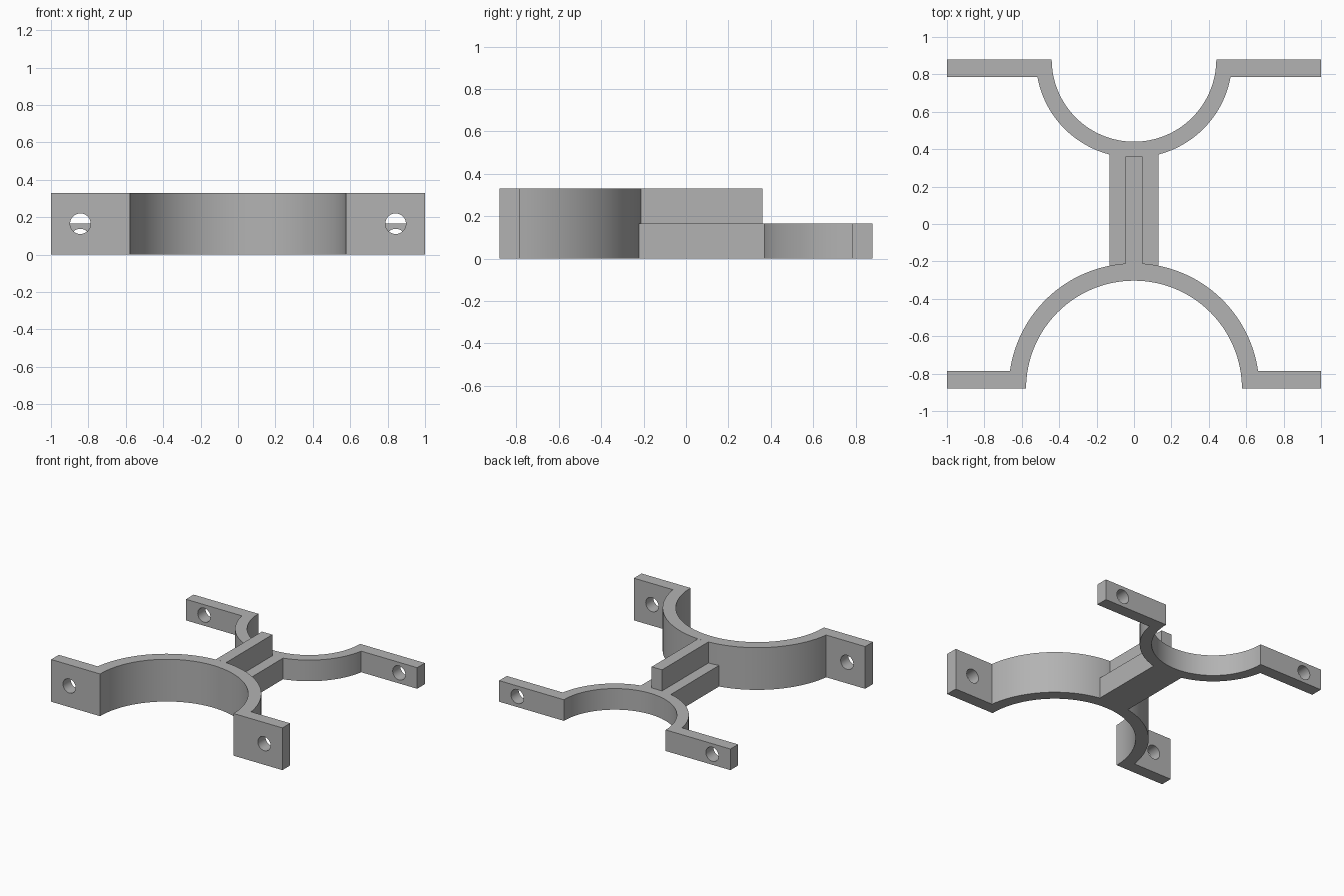
import bpy, bmesh
from math import sin, cos, asin, pi, radians

cube = bpy.data.objects.get("Cube")
if cube:
    bpy.data.objects.remove(cube, do_unlink=True)

grey = bpy.data.materials.new("plain grey")
grey.use_nodes = True
colour = (0.45, 0.45, 0.45, 1)
grey.diffuse_color = colour
grey.node_tree.nodes["Principled BSDF"].inputs["Base Color"].default_value = colour

HALF_DEPTH = 0.88
FLANGE = 0.095
HOLE_X, HOLE_R = 0.843, 0.055
FRONT_H, BACK_H = 0.33, 0.165
FRONT_IN, FRONT_OUT = 0.577, 0.67
BACK_IN, BACK_OUT = 0.44, 0.525


def arc(radius, limit, side, steps):
    """Points from x = -limit to +limit on a clamp circle; side -1 front, +1 back."""
    points = []
    for i in range(steps + 1):
        a = limit * (2 * i / steps - 1)
        points.append((radius * sin(a), side * (HALF_DEPTH - radius * cos(a))))
    return points


def extrude(name, outline, z0, z1):
    """Prism from an outline in plan."""
    bm = bmesh.new()
    base = bm.faces.new([bm.verts.new((x, y, z0)) for x, y in outline])
    top = bmesh.ops.extrude_face_region(bm, geom=[base])["geom"]
    bmesh.ops.translate(bm, vec=(0, 0, z1 - z0),
                        verts=[v for v in top if isinstance(v, bmesh.types.BMVert)])
    bmesh.ops.recalc_face_normals(bm, faces=bm.faces)
    mesh = bpy.data.meshes.new(name)
    bm.to_mesh(mesh)
    bm.free()
    mesh.materials.append(grey)
    obj = bpy.data.objects.new(name, mesh)
    bpy.context.collection.objects.link(obj)
    return obj


def activate(obj):
    bpy.ops.object.select_all(action='DESELECT')
    obj.select_set(True)
    bpy.context.view_layer.objects.active = obj


def clamp(name, side, inner, outer, height):
    """Half-round strap with a drilled flange at each end."""
    edge = side * HALF_DEPTH
    inside = side * (HALF_DEPTH - FLANGE)
    outline = [(-1, edge)] + arc(inner, pi / 2, side, 64) + [(1, edge), (1, inside)]
    outline += arc(outer, pi / 2 - asin(FLANGE / outer), side, 64)[::-1]
    outline.append((-1, inside))
    obj = extrude(name, outline, 0, height)
    # Bolt holes
    for x in (-HOLE_X, HOLE_X):
        bpy.ops.mesh.primitive_cylinder_add(
            vertices=48, radius=HOLE_R, depth=0.4,
            location=(x, edge, height / 2), rotation=(radians(90), 0, 0))
        cutter = bpy.context.object
        cutter.name = "bolt_hole_cutter"
        cutter.hide_render = True
        cutter.data.materials.append(grey)
        cut = obj.modifiers.new("bolt hole", 'BOOLEAN')
        cut.object = cutter
        cut.solver = 'EXACT'
        activate(obj)
        bpy.ops.object.modifier_apply(modifier=cut.name)
        bpy.data.objects.remove(cutter, do_unlink=True)
    activate(obj)
    bpy.ops.object.shade_smooth_by_angle(angle=radians(30))


clamp("front_clamp", -1, FRONT_IN, FRONT_OUT, FRONT_H)
clamp("back_clamp", 1, BACK_IN, BACK_OUT, BACK_H)

# Wide lower bar, its ends fitted to both clamps
W = 0.13
extrude("connecting_bar",
        arc(FRONT_OUT, asin(W / FRONT_OUT), -1, 12)
        + arc(BACK_OUT, asin(W / BACK_OUT), 1, 12)[::-1], 0, BACK_H)

# Narrow upright rib on top of the bar
R = 0.045
extrude("stiffening_rib",
        arc(FRONT_OUT, asin(R / FRONT_OUT), -1, 8) + [(R, 0.36), (-R, 0.36)],
        BACK_H, FRONT_H)
